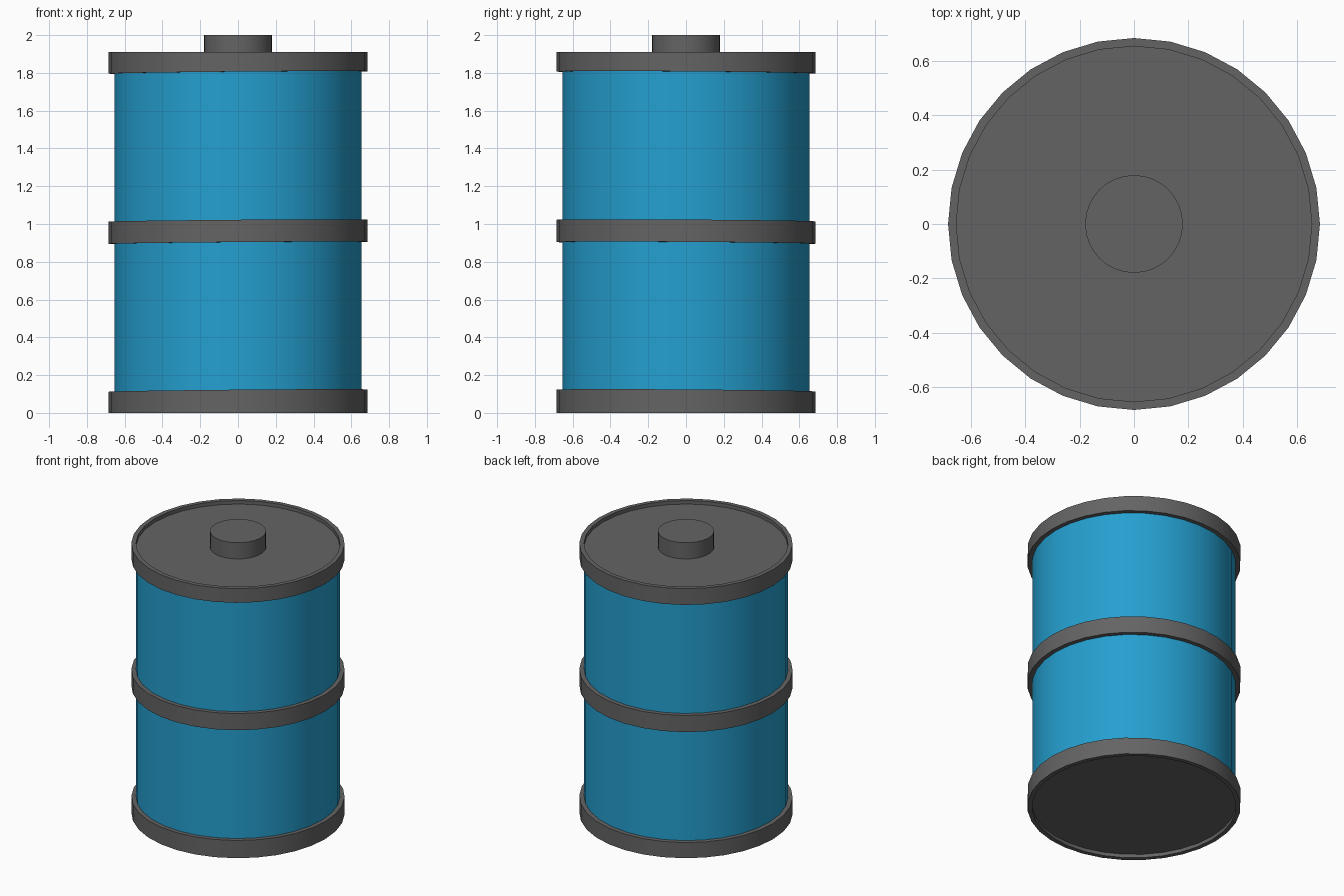
import bpy, bmesh
from math import sin, cos, pi, radians

if "Cube" in bpy.data.objects:
    bpy.data.objects.remove(bpy.data.objects["Cube"])

SIDES = 32


def material(name, color):
    mat = bpy.data.materials.new(name)
    mat.diffuse_color = (*color, 1)
    mat.use_nodes = True
    mat.node_tree.nodes["Principled BSDF"].inputs["Base Color"].default_value = mat.diffuse_color
    return mat


blue = material("blue_paint", (0.018, 0.35, 0.63))
dark = material("dark_metal", (0.127, 0.127, 0.127))


def finish(name, bm, mat):
    bmesh.ops.recalc_face_normals(bm, faces=bm.faces)
    mesh = bpy.data.meshes.new(name)
    bm.to_mesh(mesh)
    bm.free()
    obj = bpy.data.objects.new(name, mesh)
    bpy.context.collection.objects.link(obj)
    mesh.materials.append(mat)
    bpy.ops.object.select_all(action="DESELECT")
    obj.select_set(True)
    bpy.context.view_layer.objects.active = obj
    bpy.ops.object.shade_smooth_by_angle(angle=radians(30))
    return obj


def circle(bm, r, z, slope):
    # slope gives the slightly uneven edges of the hoops
    pts = [(r * cos(2 * pi * i / SIDES), r * sin(2 * pi * i / SIDES)) for i in range(SIDES)]
    return [bm.verts.new((x, y, z + slope * (x - 0.8 * y))) for x, y in pts]


def bridge(bm, a, b):
    for i in range(SIDES):
        j = (i + 1) % SIDES
        bm.faces.new((a[i], a[j], b[j], b[i]))


def drum(name, r, z0, z1, mat):
    bm = bmesh.new()
    low, high = circle(bm, r, z0, 0), circle(bm, r, z1, 0)
    bridge(bm, low, high)
    bm.faces.new(low)
    bm.faces.new(high)
    return finish(name, bm, mat)


def hoop(name, z0, z1, slope0, slope1):
    bm = bmesh.new()
    corners = [(0.655, z0, slope0), (0.685, z0, slope0),
               (0.685, z1, slope1), (0.655, z1, slope1)]
    loops = [circle(bm, *c) for c in corners]
    for k in range(4):
        bridge(bm, loops[k], loops[(k + 1) % 4])
    return finish(name, bm, dark)


# painted wall
drum("barrel_body", 0.654, 0.03, 1.88, blue)

# recessed end plates and filler cap
drum("bottom_plate", 0.655, 0.025, 0.05, dark)
drum("lid", 0.655, 1.86, 1.885, dark)
drum("filler_cap", 0.18, 1.88, 2.0, dark)

# three raised hoops
hoop("bottom_hoop", 0.0, 0.118, 0, 0.009)
hoop("middle_hoop", 0.9, 1.018, 0.008, 0.008)
hoop("top_hoop", 1.802, 1.91, 0.009, 0)
